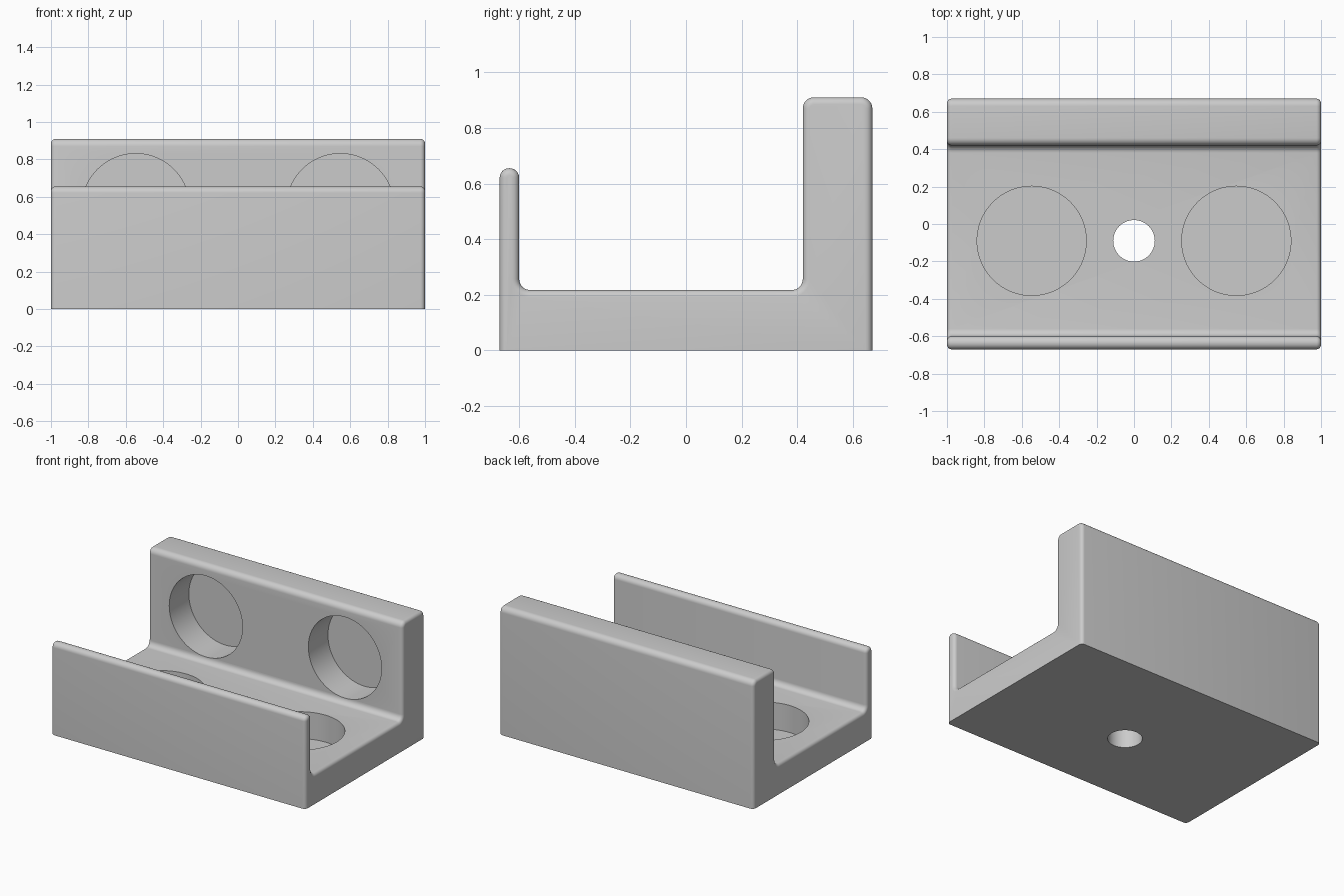
import bpy
import bmesh
from math import radians, tan, pi
from mathutils import Vector, Matrix

cube = bpy.data.objects.get("Cube")
if cube:
    bpy.data.objects.remove(cube)

grey = bpy.data.materials.new("light grey")
grey.use_nodes = True
colour = (0.6, 0.6, 0.6, 1)
grey.diffuse_color = colour
grey.node_tree.nodes["Principled BSDF"].inputs["Base Color"].default_value = colour


def rounded(corners, steps=8):
    """Replace each (y, z, radius) corner by a tangent arc."""
    points = []
    count = len(corners)
    for i, (y, z, r) in enumerate(corners):
        p = Vector((y, z))
        if r == 0:
            points.append(p)
            continue
        a = (Vector(corners[i - 1][:2]) - p).normalized()
        b = (Vector(corners[(i + 1) % count][:2]) - p).normalized()
        centre = p + (a + b) * r          # all corners are square
        for k in range(steps + 1):
            t = pi / 2 * k / steps
            points.append(centre - b * r * Vector((1, t)).x * cos_sin(t)[0]
                          - a * r * cos_sin(t)[1])
    return points


def cos_sin(t):
    turn = Matrix.Rotation(t, 2)
    return turn[0][0], turn[1][0]


def make_object(name, bm):
    bmesh.ops.recalc_face_normals(bm, faces=bm.faces)
    mesh = bpy.data.meshes.new(name)
    bm.to_mesh(mesh)
    bm.free()
    mesh.materials.append(grey)
    obj = bpy.data.objects.new(name, mesh)
    bpy.context.collection.objects.link(obj)
    return obj


# Channel body: floor, thin front wall and thick back wall in one profile
profile = rounded([
    (-0.67, 0, 0), (0.67, 0, 0),
    (0.67, 0.91, 0.04), (0.42, 0.91, 0.04),
    (0.42, 0.217, 0.04), (-0.6, 0.217, 0.04),
    (-0.6, 0.655, 0.034), (-0.67, 0.655, 0.034),
])
bm = bmesh.new()
cap = bm.faces.new([bm.verts.new((-1, p.x, p.y)) for p in profile])
swept = bmesh.ops.extrude_face_region(bm, geom=[cap], use_keep_orig=True)
bmesh.ops.translate(bm, vec=(2, 0, 0),
                    verts=[v for v in swept["geom"] if isinstance(v, bmesh.types.BMVert)])
bmesh.ops.recalc_face_normals(bm, faces=bm.faces)

# Soften the end outlines, leaving the underside crisp
ends = [e for e in bm.edges
        if abs(e.verts[0].co.x - e.verts[1].co.x) < 0.01
        and max(v.co.z for v in e.verts) > 0.001]
bmesh.ops.bevel(bm, geom=ends, offset=0.025, offset_type='OFFSET', segments=5,
                profile=0.5, affect='EDGES', clamp_overlap=False)
body = make_object("channel_bracket", bm)


def drill(name, start, direction, radius, depth):
    """Cut a round hole from start along direction."""
    direction = Vector(direction)
    lead = 0.1
    length = depth + lead
    middle = Vector(start) + direction * (depth - lead) / 2
    turn = direction.to_track_quat('Z', 'Y').to_matrix().to_4x4()
    bm = bmesh.new()
    bmesh.ops.create_cone(bm, cap_ends=True, segments=72, radius1=radius,
                          radius2=radius, depth=length,
                          matrix=Matrix.Translation(middle) @ turn)
    cutter = make_object(name, bm)
    cutter.hide_render = True
    cut = body.modifiers.new(name, 'BOOLEAN')
    cut.operation = 'DIFFERENCE'
    cut.solver = 'EXACT'
    cut.object = cutter
    bpy.ops.object.modifier_apply(modifier=cut.name)
    bpy.data.objects.remove(cutter)


bpy.ops.object.select_all(action='DESELECT')
bpy.context.view_layer.objects.active = body
body.select_set(True)

# Round pockets in the floor and back wall, plus the central screw hole
for side in (-1, 1):
    drill("floor_pocket", (side * 0.547, -0.09, 0.217), (0, 0, -1), 0.292, 0.192)
    drill("wall_pocket", (side * 0.547, 0.42, 0.543), (0, 1, 0), 0.288, 0.22)
drill("screw_hole", (0, -0.09, 0.217), (0, 0, -1), 0.111, 0.4)

bpy.ops.object.shade_smooth_by_angle(angle=radians(30))
